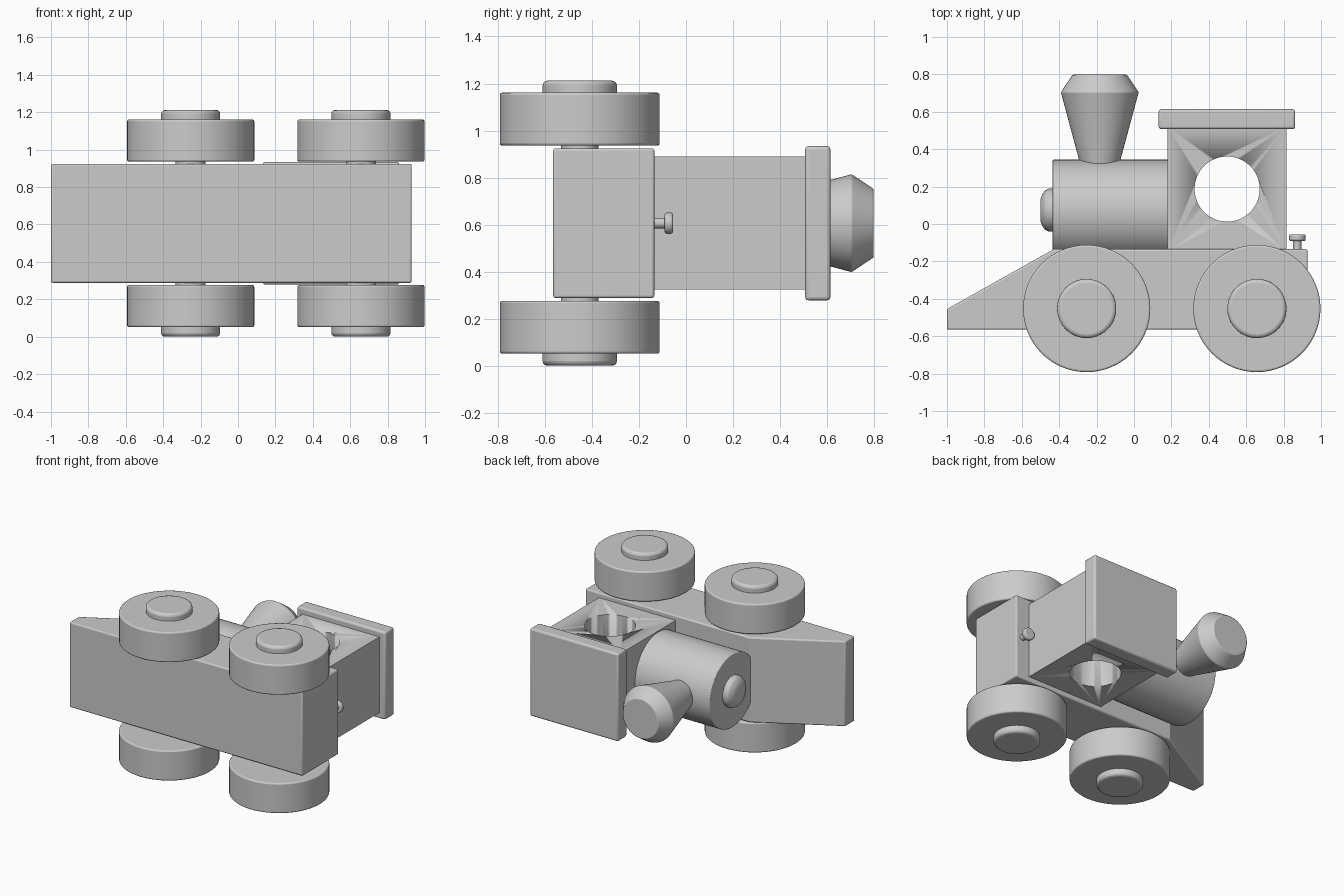
import bpy, bmesh, math
from mathutils import Vector, Matrix

cube = bpy.data.objects.get("Cube")
if cube:
    bpy.data.objects.remove(cube, do_unlink=True)

MID = 0.606  # middle plane of the engine, which lies on its side

grey = bpy.data.materials.new("plain_grey")
grey.use_nodes = True
GREY = (0.6, 0.6, 0.6, 1)
grey.diffuse_color = GREY
grey.node_tree.nodes["Principled BSDF"].inputs["Base Color"].default_value = GREY


def finish(name, bm, bevel=0.0, segments=3):
    bmesh.ops.recalc_face_normals(bm, faces=bm.faces)
    mesh = bpy.data.meshes.new(name)
    bm.to_mesh(mesh)
    bm.free()
    obj = bpy.data.objects.new(name, mesh)
    bpy.context.collection.objects.link(obj)
    mesh.materials.append(grey)
    if bevel:
        mod = obj.modifiers.new("soft_edges", 'BEVEL')
        mod.width, mod.segments = bevel, segments
        mod.limit_method, mod.angle_limit = 'ANGLE', math.radians(30)
    bpy.ops.object.select_all(action='DESELECT')
    bpy.context.view_layer.objects.active = obj
    obj.select_set(True)
    bpy.ops.object.shade_smooth_by_angle(angle=math.radians(25))
    return obj


def slab(name, outline, width, bevel):
    """Side outline in x, y extruded evenly about the middle plane."""
    bm = bmesh.new()
    face = bm.faces.new([bm.verts.new((x, y, MID - width / 2)) for x, y in outline])
    ext = bmesh.ops.extrude_face_region(bm, geom=[face])
    moved = [v for v in ext["geom"] if isinstance(v, bmesh.types.BMVert)]
    bmesh.ops.translate(bm, verts=moved, vec=(0, 0, width))
    return finish(name, bm, bevel)


def rect(x0, x1, y0, y1):
    return [(x0, y0), (x1, y0), (x1, y1), (x0, y1)]


def turned(name, origin, axis, profile, bevel=0.0, sides=64):
    """Solid of revolution; profile is (distance along axis, radius)."""
    rot = Vector((0, 0, 1)).rotation_difference(Vector(axis)).to_matrix().to_4x4()
    bm = bmesh.new()
    rings = []
    for h, r in profile:
        rings.append([bm.verts.new((r * math.cos(a), r * math.sin(a), h))
                      for a in (math.tau * i / sides for i in range(sides))])
    for low, high in zip(rings, rings[1:]):
        for i in range(sides):
            j = (i + 1) % sides
            bm.faces.new((low[i], low[j], high[j], high[i]))
    bm.faces.new(rings[0])
    bm.faces.new(rings[-1])
    bm.transform(Matrix.Translation(origin) @ rot)
    return finish(name, bm, bevel)


# Chassis with sloping nose
slab("chassis", [(-1, -0.565), (0.928, -0.565), (0.928, -0.135),
                 (-0.43, -0.135), (-1, -0.455)], 0.636, 0.01)

# Cab with round window through both sides, and roof
cab = slab("cab", rect(0.18, 0.815, -0.15, 0.52), 0.566, 0.0)
cutter = turned("window_cutter", (0.498, 0.187, MID), (0, 0, 1), [(-0.5, 0.174), (0.5, 0.174)])
cutter.hide_render = True
cutter.hide_viewport = True
cut = cab.modifiers.new("window", 'BOOLEAN')
cut.operation, cut.object, cut.solver = 'DIFFERENCE', cutter, 'EXACT'
slab("roof", rect(0.132, 0.862, 0.507, 0.614), 0.656, 0.014)

# Boiler, front cap and funnel
turned("boiler", (-0.435, 0.07, MID), (1, 0, 0), [(0, 0.274), (0.63, 0.274)], 0.006)
turned("boiler_cap", (-0.42, 0.074, MID), (-1, 0, 0),
       [(0, 0.115), (0.035, 0.115), (0.055, 0.105), (0.07, 0.085), (0.08, 0.06)])
turned("funnel", (-0.183, 0, MID), (0, 1, 0),
       [(0.27, 0.095), (0.325, 0.106), (0.704, 0.208), (0.798, 0.146)], 0.005)

# Coupling pin at the rear
turned("coupling_stem", (0.873, -0.15, MID), (0, 1, 0), [(0, 0.022), (0.08, 0.022)], sides=32)
turned("coupling_head", (0.873, -0.091, MID), (0, 1, 0), [(0, 0.045), (0.036, 0.045)], 0.01, 32)

# Axles, wheels and rounded hub caps
for end, x in (("front", -0.253), ("rear", 0.657)):
    turned(end + "_axle", (x, -0.452, MID), (0, 0, 1), [(-0.45, 0.08), (0.45, 0.08)])
    for side, s in (("left", 1), ("right", -1)):
        centre, out = (x, -0.452, MID), (0, 0, s)
        turned(f"{end}_{side}_wheel", centre, out, [(0.33, 0.34), (0.555, 0.34)], 0.01)
        turned(f"{end}_{side}_hub_cap", centre, out, [(0.5, 0.158), (0.606, 0.158)], 0.02)
